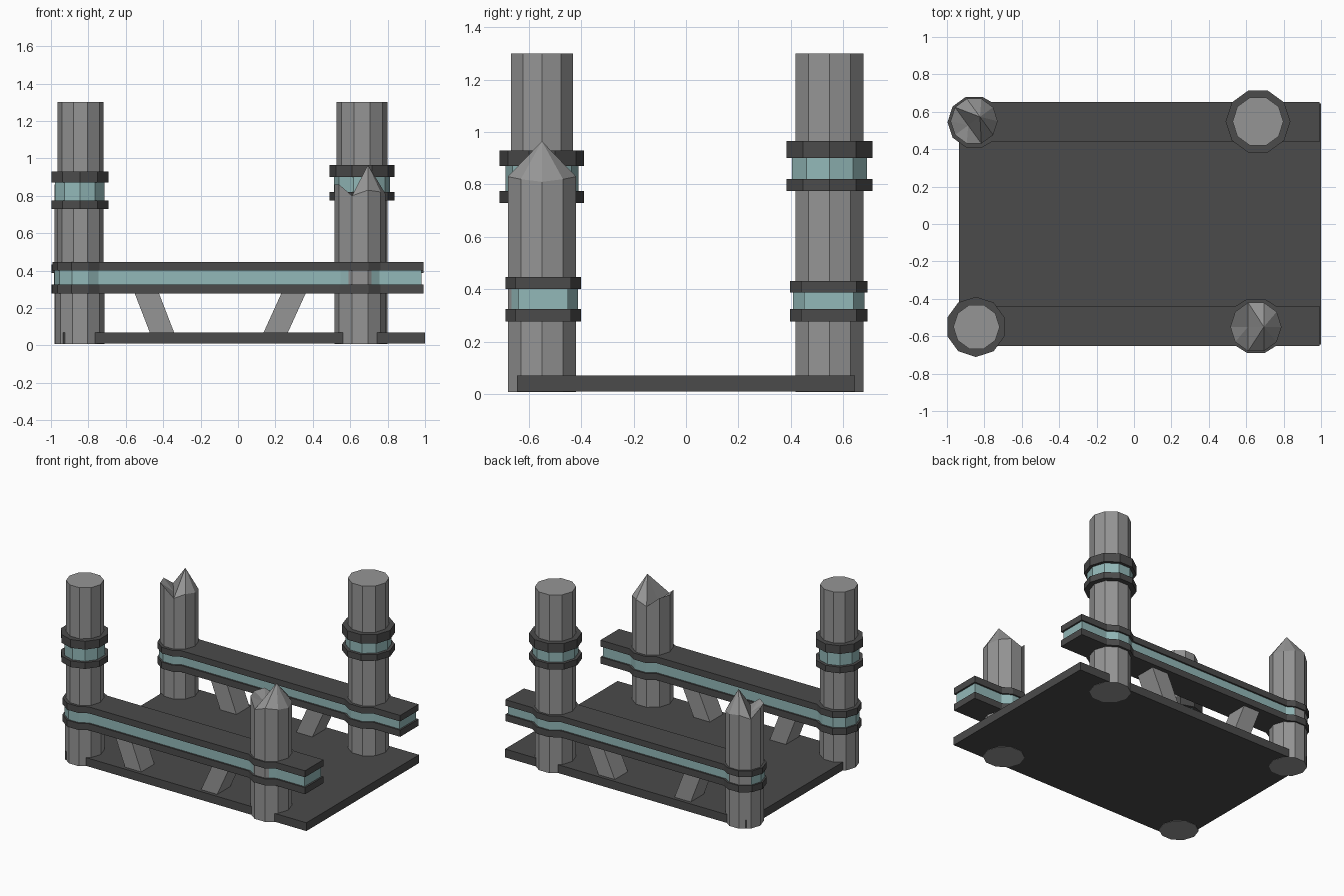
import bpy, bmesh, math

if "Cube" in bpy.data.objects:
    bpy.data.objects.remove(bpy.data.objects["Cube"])

def material(name, rgb):
    m = bpy.data.materials.new(name)
    m.diffuse_color = (*rgb, 1)
    m.use_nodes = True
    m.node_tree.nodes["Principled BSDF"].inputs["Base Color"].default_value = m.diffuse_color
    return m

DARK = material("dark_metal", (0.07, 0.07, 0.07))
TEAL = material("teal_band", (0.29, 0.48, 0.48))
STONE = material("grey_stone", (0.30, 0.30, 0.30))

def finish(name, bm, mat):
    bmesh.ops.recalc_face_normals(bm, faces=bm.faces)
    me = bpy.data.meshes.new(name)
    bm.to_mesh(me)
    bm.free()
    me.materials.append(mat)
    ob = bpy.data.objects.new(name, me)
    bpy.context.collection.objects.link(ob)
    return ob

def prism(name, pts, z0, z1, mat, shift=(0, 0)):
    """Extrude an xy outline from z0 to z1; shift slides the top outline."""
    bm = bmesh.new()
    lo = [bm.verts.new((x, y, z0)) for x, y in pts]
    hi = [bm.verts.new((x + shift[0], y + shift[1], z1)) for x, y in pts]
    bm.faces.new(lo)
    bm.faces.new(hi)
    n = len(pts)
    for i in range(n):
        bm.faces.new((lo[i], lo[(i + 1) % n], hi[(i + 1) % n], hi[i]))
    return finish(name, bm, mat)

def ring(cx, cy, r, rot=0, n=10):
    return [(cx + r * math.cos(2 * math.pi * i / n + math.radians(rot)),
             cy + r * math.sin(2 * math.pi * i / n + math.radians(rot))) for i in range(n)]

def rect(x0, x1, y0, y1):
    return [(x0, y0), (x1, y0), (x1, y1), (x0, y1)]

def broken_pillar(name, cx, cy, r, rot):
    """Ten-sided shaft with a jagged top: a raised lip, a valley and a peak."""
    rim = [.81, .82, .83, .80, .86, .86, .86, .80, .83, .82]
    a = math.radians(rot)
    bm = bmesh.new()
    pts = ring(cx, cy, r, rot)
    lo = [bm.verts.new((x, y, .008)) for x, y in pts]
    hi = [bm.verts.new((x, y, z)) for (x, y), z in zip(pts, rim)]
    def inner(d, z):
        return bm.verts.new((cx + d * math.cos(a), cy + d * math.sin(a), z))
    valley, peak = inner(-.31 * r, .795), inner(.31 * r, .965)
    bm.faces.new(lo)
    for i in range(10):
        j = (i + 1) % 10
        bm.faces.new((lo[i], lo[j], hi[j], hi[i]))
        bm.faces.new((hi[i], hi[j], valley if 3 <= i <= 6 else peak))
    bm.faces.new((hi[3], valley, peak))
    bm.faces.new((hi[7], peak, valley))
    return finish(name, bm, STONE)

def rail_outline(cy, w, left, right, end):
    """Bar outline that swells into a ten-sided collar round each pillar."""
    half = []
    for k, (cx, r) in enumerate((left, right)):
        j = math.sqrt(r * r - w * w)
        arc = [(cx + r * math.cos(math.radians(t)), r * math.sin(math.radians(t)))
               for t in (108, 72)]
        if k == 0:
            half += [(cx + r * math.cos(math.radians(144)), r * math.sin(math.radians(144)))]
        else:
            half += [(cx - j, w)]
        half += arc + [(cx + j, w)]
    half.append((end, w))
    tip = (left[0] - left[1], 0)
    full = [tip] + half + [(x, -y) for x, y in reversed(half)]
    return [(x, y + cy) for x, y in full]

# Floor plate
prism("base_plate", rect(-.935, 1, -.645, .645), .01, .07, DARK)

# Whole pillars
prism("front_left_pillar_lower", ring(-.845, -.55, .13), .008, .36, STONE)
prism("front_left_pillar_upper", ring(-.842, -.55, .124), .36, 1.3, STONE)
prism("back_right_pillar", ring(.663, .548, .136), .008, 1.3, STONE)

# Broken pillars
broken_pillar("front_right_broken_pillar", .652, -.55, .137, 0)
broken_pillar("back_left_broken_pillar", -.855, .55, .126, 36)

# Collars on the whole pillars: dark, teal, dark
for name, cx, cy, r, rot, zs in (
        ("front_left", -.845, -.55, .161, 18, (.73, .775, .87, .93)),
        ("back_right", .663, .548, .173, 0, (.775, .82, .90, .965))):
    for part, dr, mat, i in (("lower_collar", 0, DARK, 0),
                             ("collar_band", .022, TEAL, 1),
                             ("upper_collar", 0, DARK, 2)):
        prism(f"{name}_{part}", ring(cx, cy, r - dr, rot), zs[i], zs[i + 1], mat)

# Side rails in three layers, wrapping the pillars
for name, cy, left, right, zs in (
        ("front", -.545, (-.845, .148), (.652, .152), (.277, .325, .40, .447)),
        ("back", .545, (-.855, .142), (.663, .156), (.277, .325, .388, .432))):
    for part, d, mat, i in (("rail_bottom", 0, DARK, 0),
                            ("rail_band", .012, TEAL, 1),
                            ("rail_top", 0, DARK, 2)):
        outline = rail_outline(cy, .106 - d, (left[0], left[1] - d),
                               (right[0], right[1] - d), .993 - d)
        prism(f"{name}_{part}", outline, zs[i], zs[i + 1], mat)

# Slanted braces between plate and rails
for side, cy in (("front", -.545), ("back", .545)):
    for name, x0, x1, dx in (("left", -.47, -.34, -.085), ("right", .135, .265, .10)):
        prism(f"{side}_{name}_brace", rect(x0, x1, cy - .075, cy + .075),
              .065, .285, STONE, (dx, 0))
